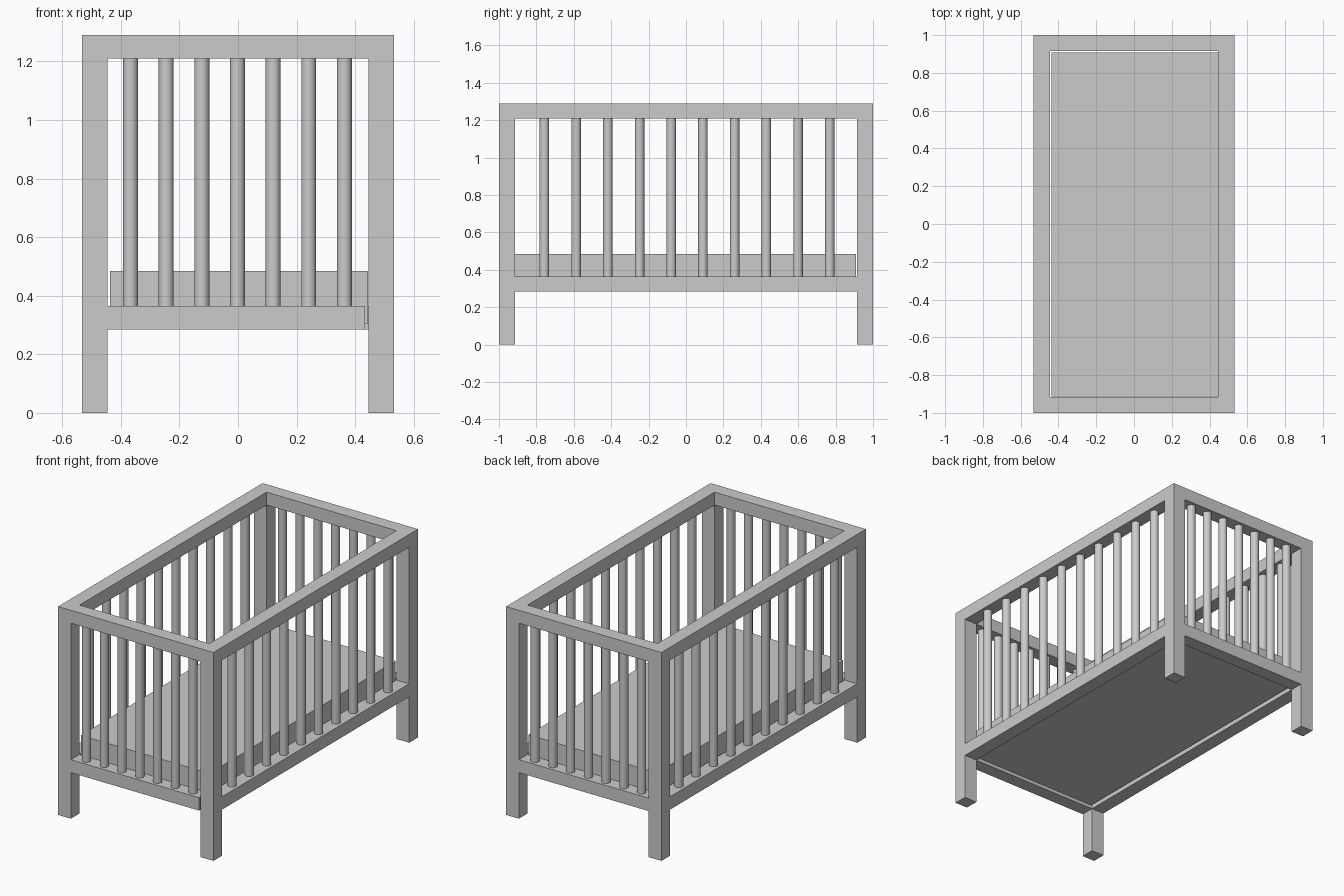
import bpy
import math

if "Cube" in bpy.data.objects:
    bpy.data.objects.remove(bpy.data.objects["Cube"])

X0, X1 = 0.445, 0.532      # inner and outer post faces across the width
Y0, Y1 = 0.915, 1.0        # inner and outer post faces along the length
XM, YM = (X0 + X1) / 2, (Y0 + Y1) / 2
RAIL_LOW, RAIL_TOP, HEIGHT = (0.285, 0.365), (1.21, 1.29), 1.29


def box(name, xs, ys, zs):
    bpy.ops.mesh.primitive_cube_add(size=1, location=[(a + b) / 2 for a, b in (xs, ys, zs)])
    o = bpy.context.object
    o.name = name
    o.scale = [abs(b - a) for a, b in (xs, ys, zs)]
    bpy.ops.object.transform_apply(location=False, rotation=False, scale=True)
    return o


def slat(name, x, y):
    z0, z1 = RAIL_LOW[1], RAIL_TOP[0]
    bpy.ops.mesh.primitive_cylinder_add(vertices=32, radius=0.0255, depth=z1 - z0,
                                        location=(x, y, (z0 + z1) / 2))
    bpy.context.object.name = name
    bpy.ops.object.shade_smooth_by_angle(angle=math.radians(30))


# Corner posts
for sx, side in ((-1, "left"), (1, "right")):
    for sy, end in ((-1, "front"), (1, "back")):
        box(f"{end}_{side}_post", (sx * X0, sx * X1), (sy * Y0, sy * Y1), (0, HEIGHT))

# Long side rails and slats
for s, side in ((-1, "left"), (1, "right")):
    for level, zs in (("lower", RAIL_LOW), ("upper", RAIL_TOP)):
        box(f"{side}_{level}_rail", (s * X0, s * X1), (-Y0, Y0), zs)
    for i in range(10):
        slat(f"{side}_slat_{i + 1}", s * XM, -0.757 + i * 0.1695)

# End rails and slats; the front lower rail stops just short of the right post
for s, end in ((-1, "front"), (1, "back")):
    for level, zs in (("lower", RAIL_LOW), ("upper", RAIL_TOP)):
        right = 0.433 if (end, level) == ("front", "lower") else X0
        box(f"{end}_{level}_rail", (-X0, right), (s * Y0, s * Y1), zs)
    for i in range(7):
        slat(f"{end}_slat_{i + 1}", -0.367 + i * 0.1217, s * YM)

# Mattress
box("mattress", (-0.437, 0.444), (-0.914, 0.909), (0.305, 0.485))
